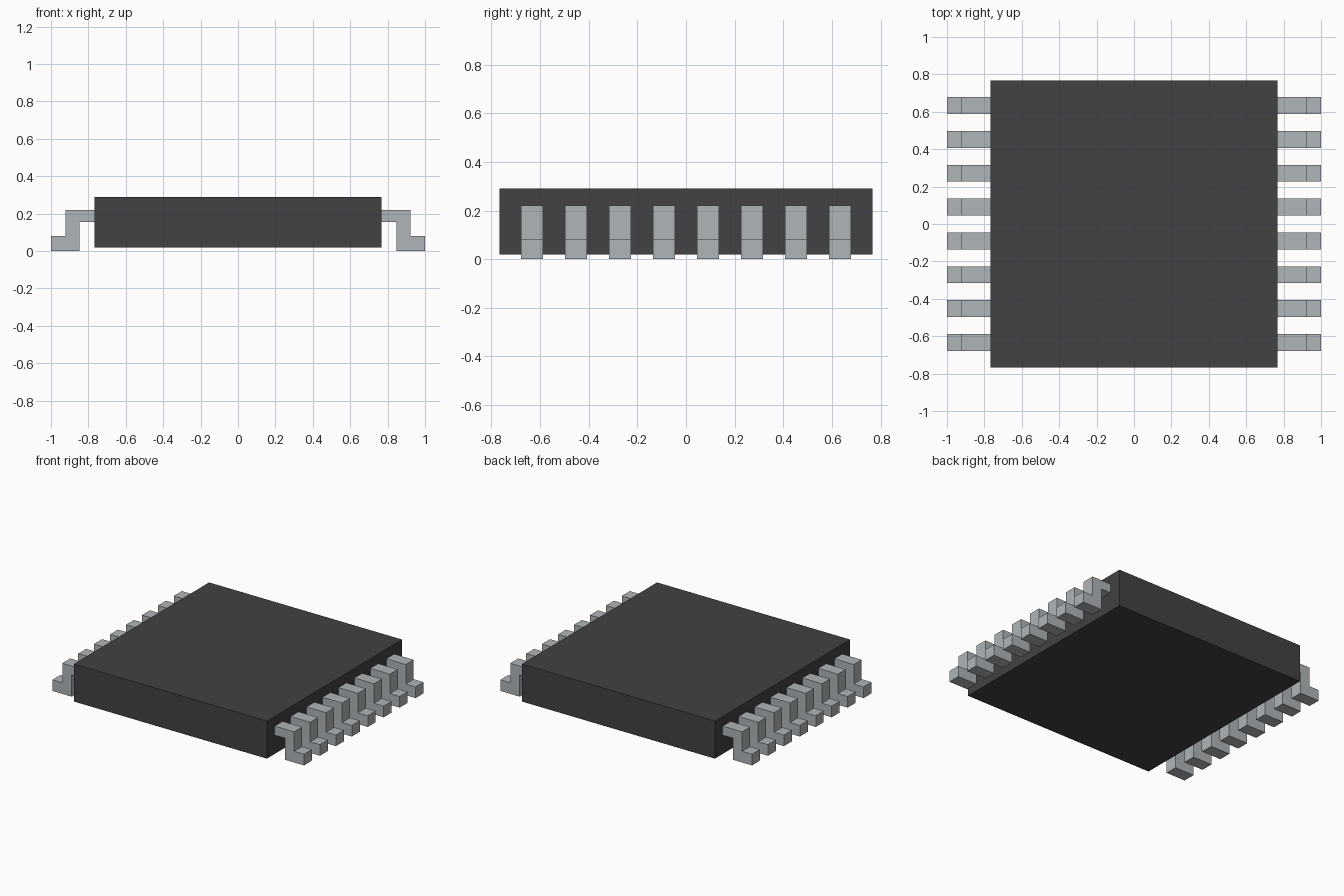
import bpy, bmesh

if "Cube" in bpy.data.objects:
    bpy.data.objects.remove(bpy.data.objects["Cube"])

BODY_HALF = 0.767
LEADS, PITCH, LEAD_WIDTH = 8, 0.181, 0.09


def material(name, rgb):
    m = bpy.data.materials.new(name)
    m.diffuse_color = (*rgb, 1.0)
    m.use_nodes = True
    m.node_tree.nodes["Principled BSDF"].inputs["Base Color"].default_value = m.diffuse_color
    return m


def prism(name, profile, y0, y1, mat):
    """Extrude an XZ outline from y0 to y1."""
    bm = bmesh.new()
    face = bm.faces.new([bm.verts.new((x, y0, z)) for x, z in profile])
    out = bmesh.ops.extrude_face_region(bm, geom=[face])
    verts = [v for v in out["geom"] if isinstance(v, bmesh.types.BMVert)]
    bmesh.ops.translate(bm, verts=verts, vec=(0, y1 - y0, 0))
    bmesh.ops.recalc_face_normals(bm, faces=bm.faces)
    mesh = bpy.data.meshes.new(name)
    bm.to_mesh(mesh)
    bm.free()
    mesh.materials.append(mat)
    obj = bpy.data.objects.new(name, mesh)
    bpy.context.collection.objects.link(obj)
    return obj


charcoal = material("charcoal plastic", (0.054, 0.053, 0.060))
silver = material("silver metal", (0.43, 0.46, 0.48))

# Flat square package
b = BODY_HALF
prism("chip_body", [(-b, 0.02), (b, 0.02), (b, 0.29), (-b, 0.29)], -b, b, charcoal)

# Gull-wing leads: shoulder, drop and foot in one outline
lead_profile = [(0.76, 0.155), (0.847, 0.155), (0.847, 0.0), (1.0, 0.0),
                (1.0, 0.08), (0.922, 0.08), (0.922, 0.22), (0.76, 0.22)]
for side, sign in (("right", 1), ("left", -1)):
    outline = [(sign * x, z) for x, z in lead_profile]
    for i in range(LEADS):
        y = (i - (LEADS - 1) / 2) * PITCH
        prism(f"{side}_lead_{i + 1}", outline, y - LEAD_WIDTH / 2, y + LEAD_WIDTH / 2, silver)
